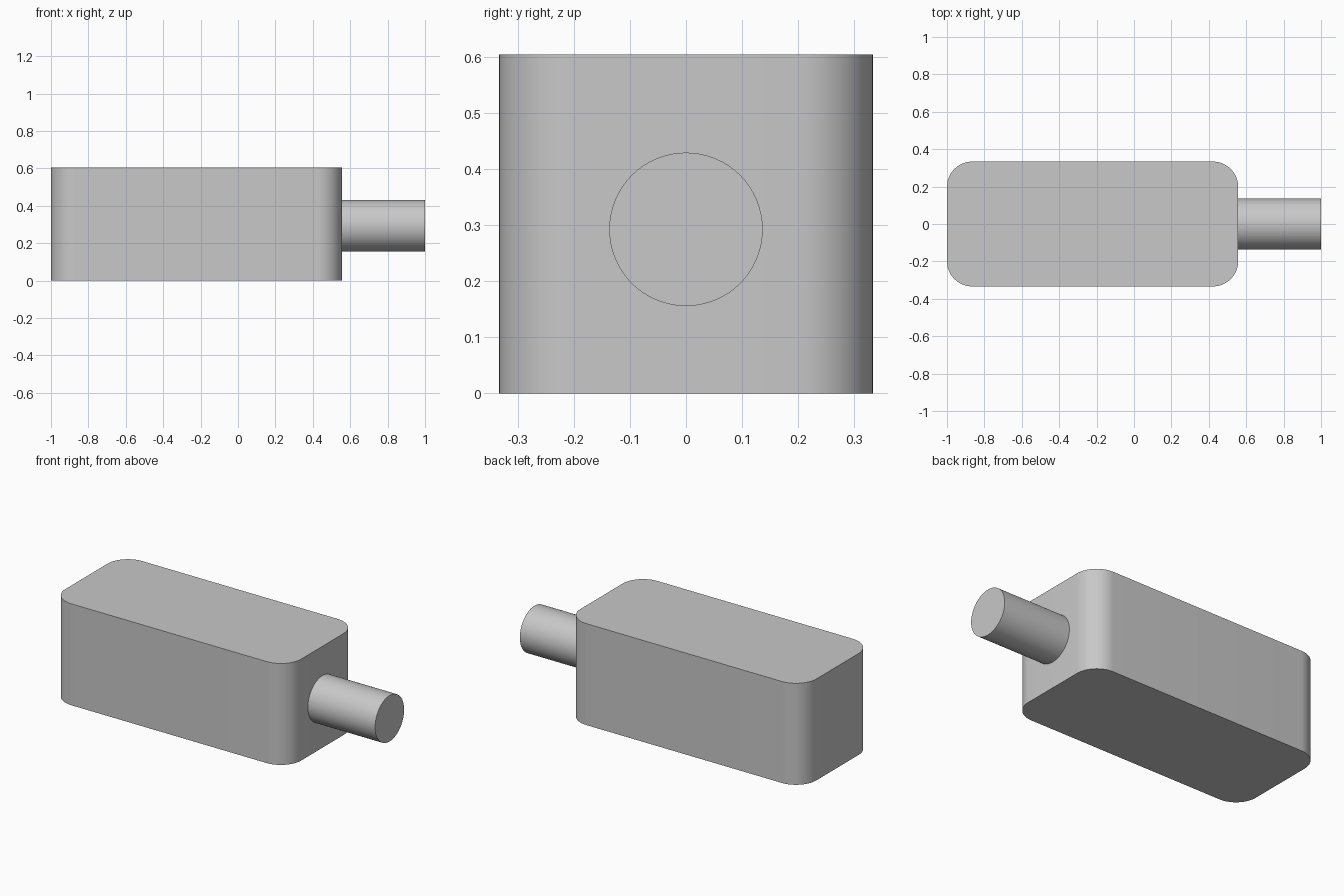
import bpy, bmesh
from math import radians
from mathutils import Matrix, Vector

old = bpy.data.objects.get("Cube")
if old:
    bpy.data.objects.remove(old, do_unlink=True)

LEFT, SHOULDER, RIGHT = -1.0, 0.557, 1.0
DEPTH, HEIGHT, CORNER = 0.667, 0.605, 0.135
PIN_RADIUS, PIN_Z, EMBED = 0.137, 0.293, 0.05

# One plain grey for everything
grey = bpy.data.materials.new("light_grey")
grey.use_nodes = True
colour = (0.58, 0.58, 0.58, 1)
grey.diffuse_color = colour
grey.node_tree.nodes["Principled BSDF"].inputs["Base Color"].default_value = colour


def add_part(name, bm):
    bmesh.ops.recalc_face_normals(bm, faces=bm.faces)
    mesh = bpy.data.meshes.new(name)
    bm.to_mesh(mesh)
    bm.free()
    mesh.materials.append(grey)
    obj = bpy.data.objects.new(name, mesh)
    bpy.context.collection.objects.link(obj)
    bpy.ops.object.select_all(action='DESELECT')
    obj.select_set(True)
    bpy.context.view_layer.objects.active = obj
    bpy.ops.object.shade_smooth_by_angle(angle=radians(30))


# Block with rounded upright corners
bm = bmesh.new()
centre = Vector(((LEFT + SHOULDER) / 2, 0, HEIGHT / 2))
size = Vector((SHOULDER - LEFT, DEPTH, HEIGHT))
bmesh.ops.create_cube(bm, size=1, matrix=Matrix.LocRotScale(centre, None, size))
uprights = [e for e in bm.edges if abs(e.verts[0].co.z - e.verts[1].co.z) > HEIGHT / 2]
bmesh.ops.bevel(bm, geom=uprights, offset=CORNER, segments=16, profile=0.5, affect='EDGES')
add_part("body_block", bm)

# Round pin out of the end face
bm = bmesh.new()
start = SHOULDER - EMBED
place = Matrix.Translation(((start + RIGHT) / 2, 0, PIN_Z)) @ Matrix.Rotation(radians(90), 4, 'Y')
bmesh.ops.create_cone(bm, cap_ends=True, segments=64, radius1=PIN_RADIUS, radius2=PIN_RADIUS,
                      depth=RIGHT - start, matrix=place)
add_part("end_pin", bm)
